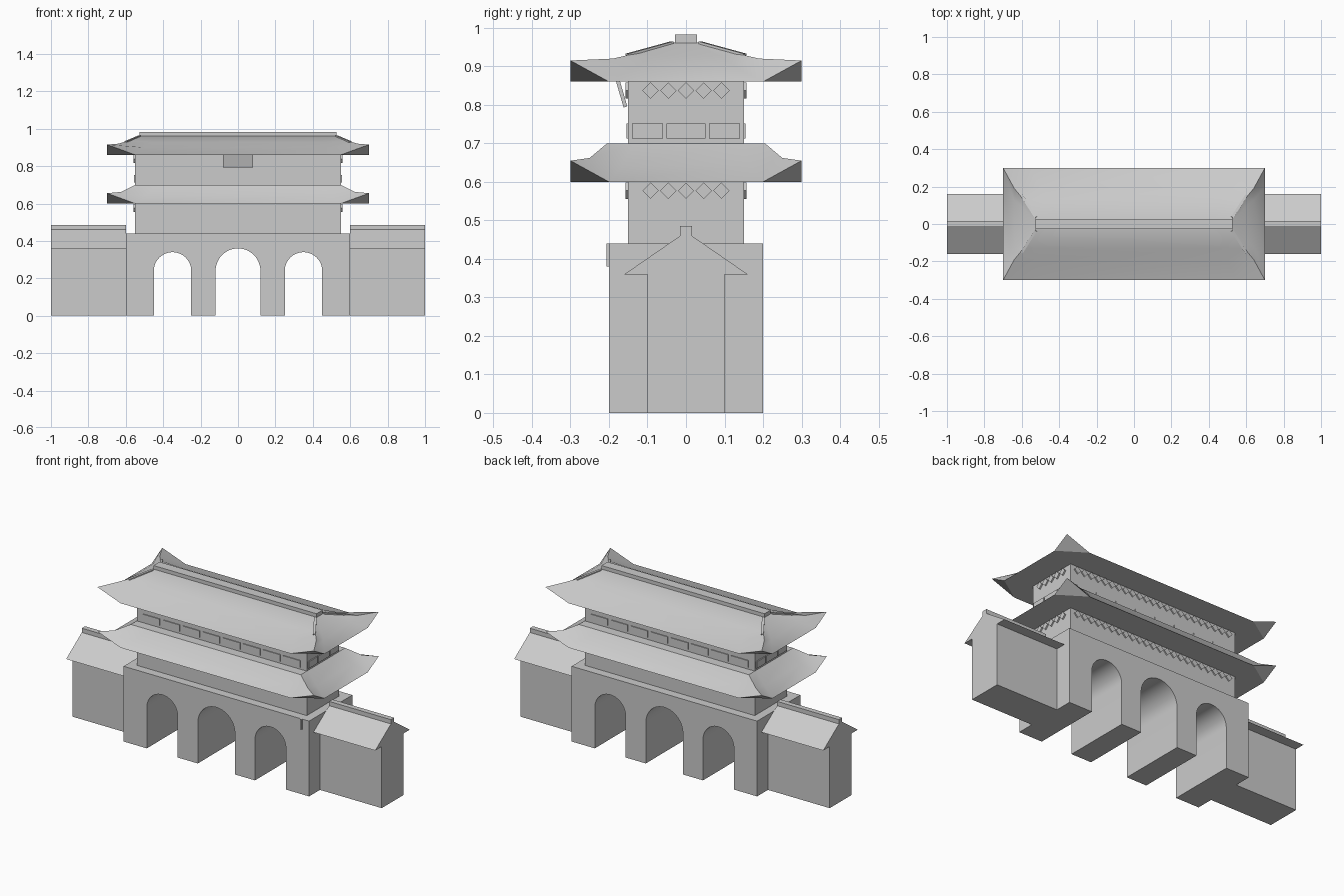
import bpy, bmesh, math
from mathutils import Vector, Matrix

if "Cube" in bpy.data.objects:
    bpy.data.objects.remove(bpy.data.objects["Cube"])


def finish(name, bm, smooth=None):
    bmesh.ops.recalc_face_normals(bm, faces=bm.faces[:])
    me = bpy.data.meshes.new(name)
    bm.to_mesh(me)
    bm.free()
    ob = bpy.data.objects.new(name, me)
    bpy.context.collection.objects.link(ob)
    if smooth:
        bpy.ops.object.select_all(action='DESELECT')
        ob.select_set(True)
        bpy.context.view_layer.objects.active = ob
        bpy.ops.object.shade_smooth_by_angle(angle=math.radians(smooth))
    return ob


def add_box(bm, c, s, rot=Matrix()):
    m = Matrix.Translation(c) @ rot @ Matrix.Diagonal((*s, 1))
    bmesh.ops.create_cube(bm, size=1, matrix=m)


def box(name, c, s, rot=Matrix()):
    bm = bmesh.new()
    add_box(bm, c, s, rot)
    return finish(name, bm)


def prism(name, pts, offset, smooth=None):
    bm = bmesh.new()
    f = bm.faces.new([bm.verts.new(p) for p in pts])
    ext = bmesh.ops.extrude_face_region(bm, geom=[f])['geom']
    vs = [v for v in ext if isinstance(v, bmesh.types.BMVert)]
    bmesh.ops.translate(bm, verts=vs, vec=offset)
    return finish(name, bm, smooth)


def roof(name, rings):
    """Hipped roof; each ring is half x, half y, height, corner lift."""
    bm = bmesh.new()
    loops = []
    for a, b, z, lift in rings:
        fa, fb = a * 0.785, b * 0.667
        loop = []
        for sx, sy in ((1, 1), (-1, 1), (-1, -1), (1, -1)):
            tri = [(a * sx, fb * sy, z), (a * sx, b * sy, z + lift), (fa * sx, b * sy, z)]
            loop += [bm.verts.new(p) for p in (tri if sx * sy > 0 else tri[::-1])]
        loops.append(loop)
    for lo, hi in zip(loops, loops[1:]):
        for i in range(12):
            j = (i + 1) % 12
            bm.faces.new((lo[i], lo[j], hi[j], hi[i]))
    bm.faces.new(loops[-1])
    # soffit: flat octagon plus four upturned corners
    e = loops[0]
    bm.faces.new([e[i] for i in range(12) if i % 3 != 1])
    for k in range(4):
        bm.faces.new(e[3 * k:3 * k + 3])
    return finish(name, bm, 22)


# stone base with three arched gateways
outline = [(-0.6, 0)]
for cx, r in ((-0.35, 0.1), (0, 0.12), (0.35, 0.1)):
    outline.append((cx - r, 0))
    outline += [(cx - r * math.cos(math.pi * i / 24), 0.24 + r * math.sin(math.pi * i / 24))
                for i in range(25)]
    outline.append((cx + r, 0))
outline += [(0.6, 0), (0.6, 0.44), (-0.6, 0.44)]
prism("stone_base", [(x, -0.2, z) for x, z in outline], (0, 0.4, 0), 30)
box("base_spout", (0.55, -0.2, 0.41), (0.012, 0.012, 0.06))

# side walls with gabled caps
gable = [(-0.16, 0.36), (0.16, 0.36), (0.015, 0.46), (0.015, 0.485), (-0.015, 0.485), (-0.015, 0.46)]
for side, x0 in (("left", -1.0), ("right", 0.6)):
    box(side + "_wall", (x0 + 0.2, 0, 0.18), (0.4, 0.2, 0.36))
    prism(side + "_wall_roof", [(x0, y, z) for y, z in gable], (0.4, 0, 0))

# two storeys
box("lower_hall", (0, 0, 0.525), (1.1, 0.3, 0.17))
box("upper_hall", (0, 0, 0.78), (1.1, 0.3, 0.17))

# roofs
roof("lower_roof", [(0.7, 0.3, 0.6, 0.055), (0.625, 0.25, 0.642, 0.02), (0.55, 0.205, 0.7, 0)])
roof("upper_roof", [(0.7, 0.3, 0.86, 0.055), (0.64, 0.19, 0.90, 0.02),
                    (0.59, 0.13, 0.928, 0.006), (0.525, 0.03, 0.962, 0)])
box("roof_ridge", (0, 0, 0.969), (1.055, 0.056, 0.028))

# hip ridges
bm = bmesh.new()
for sx in (-1, 1):
    for sy in (-1, 1):
        p, q = Vector((0.525 * sx, 0.035 * sy, 0.958)), Vector((0.6 * sx, 0.152 * sy, 0.926))
        add_box(bm, (p + q) / 2, (0.014, (q - p).length, 0.014),
                (q - p).to_track_quat('Y', 'Z').to_matrix().to_4x4())
finish("hip_ridges", bm)

# diamond brackets under both eaves
for level, z in (("lower", 0.577), ("upper", 0.837)):
    bm = bmesh.new()
    for s in (-1, 1):
        for i in range(-11, 12):
            add_box(bm, (i * 0.046, s * 0.15, z), (0.03, 0.014, 0.03), Matrix.Rotation(math.pi / 4, 4, 'Y'))
        for i in range(-2, 3):
            add_box(bm, (s * 0.55, i * 0.046, z), (0.016, 0.03, 0.03), Matrix.Rotation(math.pi / 4, 4, 'X'))
    finish(level + "_brackets", bm)

# window panels round the upper hall
bm = bmesh.new()
for s in (-1, 1):
    for i in range(8):
        add_box(bm, ((i - 3.5) * 0.13, s * 0.15, 0.732), (0.11, 0.01, 0.04))
    for y, w in ((-0.1, 0.08), (0, 0.1), (0.1, 0.08)):
        add_box(bm, (s * 0.55, y, 0.732), (0.012, w, 0.04))
finish("window_panels", bm)

# blank tilted plaque
box("plaque", (0, -0.167, 0.828), (0.16, 0.01, 0.07), Matrix.Rotation(math.radians(16), 4, 'X'))
